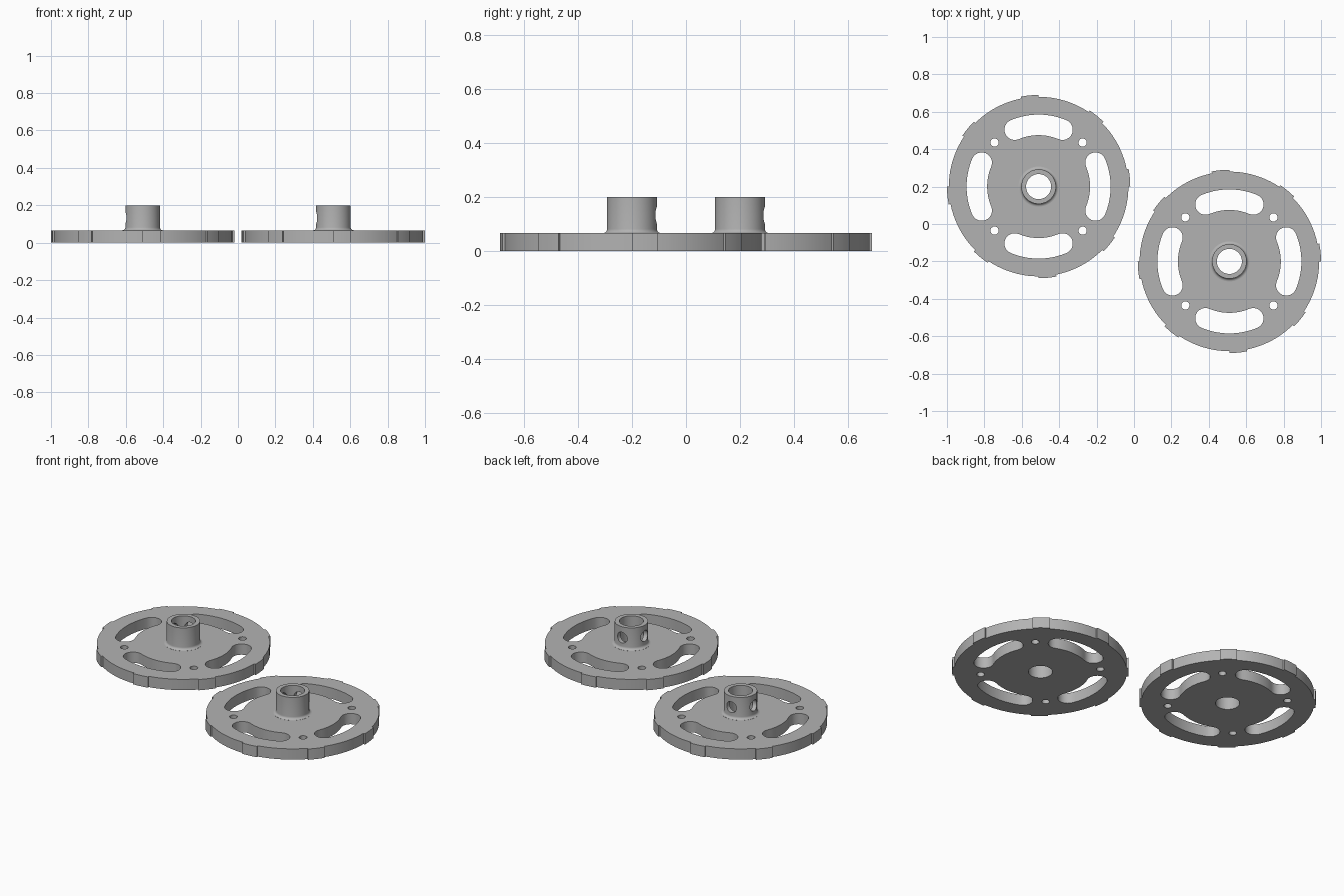
import bpy, bmesh
from math import sin, cos, pi, radians
from mathutils import Matrix

if "Cube" in bpy.data.objects:
    bpy.data.objects.remove(bpy.data.objects["Cube"])

T, H = 0.066, 0.2                 # plate thickness, hub height
R_BASE, R_PAD = 0.48, 0.49        # rim radius, raised pad radius
BORE, HUB, FILLET = 0.067, 0.0925, 0.015

grey = bpy.data.materials.new("grey metal")
grey.diffuse_color = (0.45, 0.45, 0.45, 1)
grey.use_nodes = True
grey.node_tree.nodes["Principled BSDF"].inputs["Base Color"].default_value = grey.diffuse_color


def arc(r, a0, a1, n, cx=0, cy=0):
    return [(cx + r * cos(radians(a0 + (a1 - a0) * i / n)),
             cy + r * sin(radians(a0 + (a1 - a0) * i / n))) for i in range(n + 1)]


def circle(r, n, cx=0, cy=0):
    return arc(r, 0, 360, n, cx, cy)[:-1]


def slot(mid, r, half, at):
    """Curved slot with round ends."""
    ends = [(mid * cos(radians(at + s * half)), mid * sin(radians(at + s * half))) for s in (-1, 1)]
    return (arc(mid + r, at - half, at + half, 14)
            + arc(r, at + half, at + half + 180, 12, *ends[1])[1:-1]
            + arc(mid - r, at + half, at - half, 14)
            + arc(r, at - half + 180, at - half + 360, 12, *ends[0])[1:-1])


def add_object(name, mesh):
    ob = bpy.data.objects.new(name, mesh)
    bpy.context.collection.objects.link(ob)
    return ob


def bake(ob):
    bpy.context.view_layer.update()
    dg = bpy.context.evaluated_depsgraph_get()
    return bpy.data.meshes.new_from_object(ob.evaluated_get(dg))


def plate(outlines):
    """Extrude flat outlines; inner ones become openings."""
    cu = bpy.data.curves.new("outline", 'CURVE')
    cu.dimensions, cu.fill_mode, cu.extrude = '2D', 'BOTH', T / 2
    for pts in outlines:
        sp = cu.splines.new('POLY')
        sp.points.add(len(pts) - 1)
        for p, (x, y) in zip(sp.points, pts):
            p.co = (x, y, 0, 1)
        sp.use_cyclic_u = True
    tmp = add_object("outline", cu)
    me = bake(tmp)
    bpy.data.objects.remove(tmp)
    bm = bmesh.new()
    bm.from_mesh(me)
    bmesh.ops.remove_doubles(bm, verts=bm.verts, dist=1e-5)
    bmesh.ops.translate(bm, verts=bm.verts, vec=(0, 0, T / 2))
    bmesh.ops.recalc_face_normals(bm, faces=bm.faces)
    bm.to_mesh(me)
    bm.free()
    return add_object("wheel_plate", me)


def lathe(name, profile, n=48):
    """Closed solid of revolution, capped at both ends."""
    bm = bmesh.new()
    rings = [[bm.verts.new((r * cos(2 * pi * i / n), r * sin(2 * pi * i / n), z)) for i in range(n)]
             for r, z in profile]
    for a, b in zip(rings, rings[1:]):
        for i in range(n):
            j = (i + 1) % n
            bm.faces.new((a[i], a[j], b[j], b[i]))
    bm.faces.new(rings[0][::-1])
    bm.faces.new(rings[-1])
    me = bpy.data.meshes.new(name)
    bm.to_mesh(me)
    bm.free()
    return add_object(name, me)


def boolean(ob, other, op):
    m = ob.modifiers.new(op, 'BOOLEAN')
    m.operation, m.object, m.solver = op, other, 'EXACT'
    me = bake(ob)
    ob.modifiers.clear()
    ob.data = me
    bpy.data.objects.remove(other)


# Rim with eight raised pads
rim = []
for k in range(8):
    a = 45 * k
    rim += arc(R_PAD, a, a + 11.2, 4) + arc(R_BASE, a + 11.2, a + 45, 10)
outlines = [rim]
for k in range(4):
    outlines.append(slot(0.33, 0.055, 22.8, 90 * k))
    d = radians(45 + 90 * k)
    outlines.append(circle(0.022, 20, 0.333 * cos(d), 0.333 * sin(d)))
wheel = plate(outlines)

# Hub with filleted foot
foot = [(HUB + FILLET * (1 - sin(radians(t))), T + 0.0005 + FILLET * (1 - cos(radians(t))))
        for t in range(0, 91, 18)]
boolean(wheel, lathe("hub", [(HUB + FILLET, 0.03)] + foot + [(HUB, H)]), 'UNION')

# Shaft bore and two set-screw holes on the left and back of the hub
boolean(wheel, lathe("bore_cutter", [(BORE, -0.1), (BORE, 0.3)]), 'DIFFERENCE')
for axis, angle in (('Y', -90), ('X', -90)):
    cutter = lathe("screw_cutter", [(0.033, 0.02), (0.033, 0.16)], 28)
    cutter.data.transform(Matrix.Translation((0, 0, 0.133)) @ Matrix.Rotation(radians(angle), 4, axis))
    boolean(wheel, cutter, 'DIFFERENCE')

wheel.data.materials.clear()
wheel.data.materials.append(grey)
for p in wheel.data.polygons:
    p.material_index = 0

# Two identical wheels side by side
wheel.name = "left_wheel"
wheel.location = (-0.51, 0.2, 0)
right = add_object("right_wheel", wheel.data)
right.location = (0.51, -0.2, 0)
bpy.ops.object.select_all(action='DESELECT')
wheel.select_set(True)
bpy.context.view_layer.objects.active = wheel
wheel.data = wheel.data.copy()
right.select_set(True)
bpy.ops.object.shade_smooth_by_angle(angle=radians(25))
